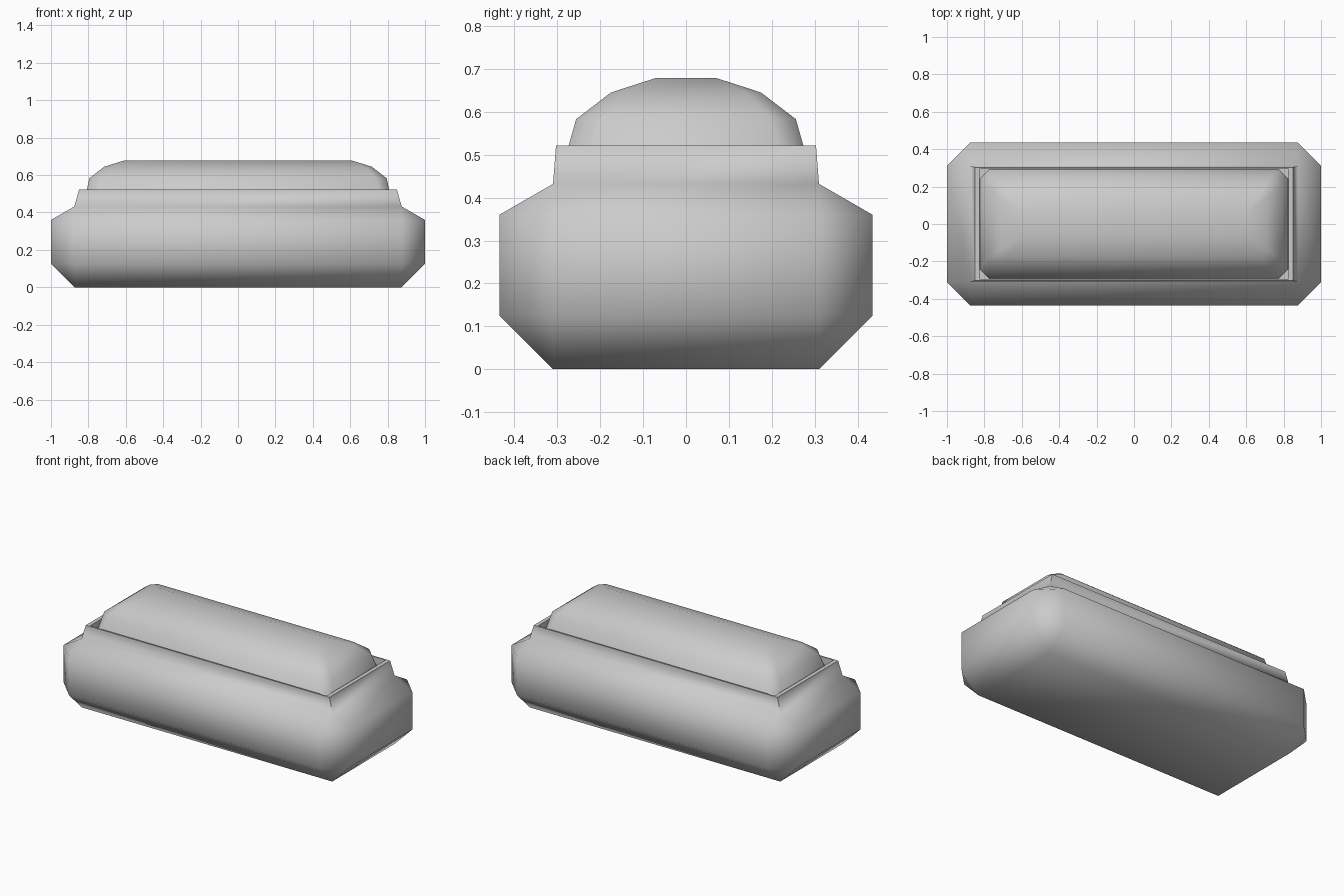
import bpy, bmesh, math

if "Cube" in bpy.data.objects:
    bpy.data.objects.remove(bpy.data.objects["Cube"])


def ring(bm, x, y, z, c):
    """Rectangle of half-size x, y at height z with corners cut by c (8 verts)."""
    pts = [(x, -y + c), (x, y - c), (x - c, y), (-x + c, y),
           (-x, y - c), (-x, -y + c), (-x + c, -y), (x - c, -y)]
    return [bm.verts.new((px, py, z)) for px, py in pts]


def stack(name, levels):
    """Closed solid from a stack of chamfered rectangles."""
    bm = bmesh.new()
    rings = [ring(bm, *lv) for lv in levels]
    for a, b in zip(rings, rings[1:]):
        for i in range(8):
            j = (i + 1) % 8
            bm.faces.new((a[i], a[j], b[j], b[i]))
    bm.faces.new(rings[0][::-1])
    bm.faces.new(rings[-1])
    bmesh.ops.remove_doubles(bm, verts=bm.verts, dist=1e-4)
    bmesh.ops.recalc_face_normals(bm, faces=bm.faces)
    mesh = bpy.data.meshes.new(name)
    bm.to_mesh(mesh)
    bm.free()
    ob = bpy.data.objects.new(name, mesh)
    bpy.context.collection.objects.link(ob)
    bpy.ops.object.select_all(action='DESELECT')
    ob.select_set(True)
    bpy.context.view_layer.objects.active = ob
    bpy.ops.object.shade_smooth_by_angle(angle=math.radians(60))
    return ob


# Chamfered base with a raised collar and a shallow recess
stack("base", [
    (0.875, 0.31, 0.0, 0),
    (1.0, 0.435, 0.125, 0.125),
    (1.0, 0.435, 0.36, 0.125),
    (0.875, 0.31, 0.432, 0),
    (0.85, 0.303, 0.522, 0),
    (0.825, 0.295, 0.522, 0),
    (0.825, 0.295, 0.455, 0),
])

# Domed lid sitting in the recess
stack("domed_lid", [
    (0.823, 0.293, 0.453, 0.05),
    (0.795, 0.256, 0.583, 0.06),
    (0.715, 0.175, 0.645, 0.035),
    (0.605, 0.07, 0.679, 0),
])
